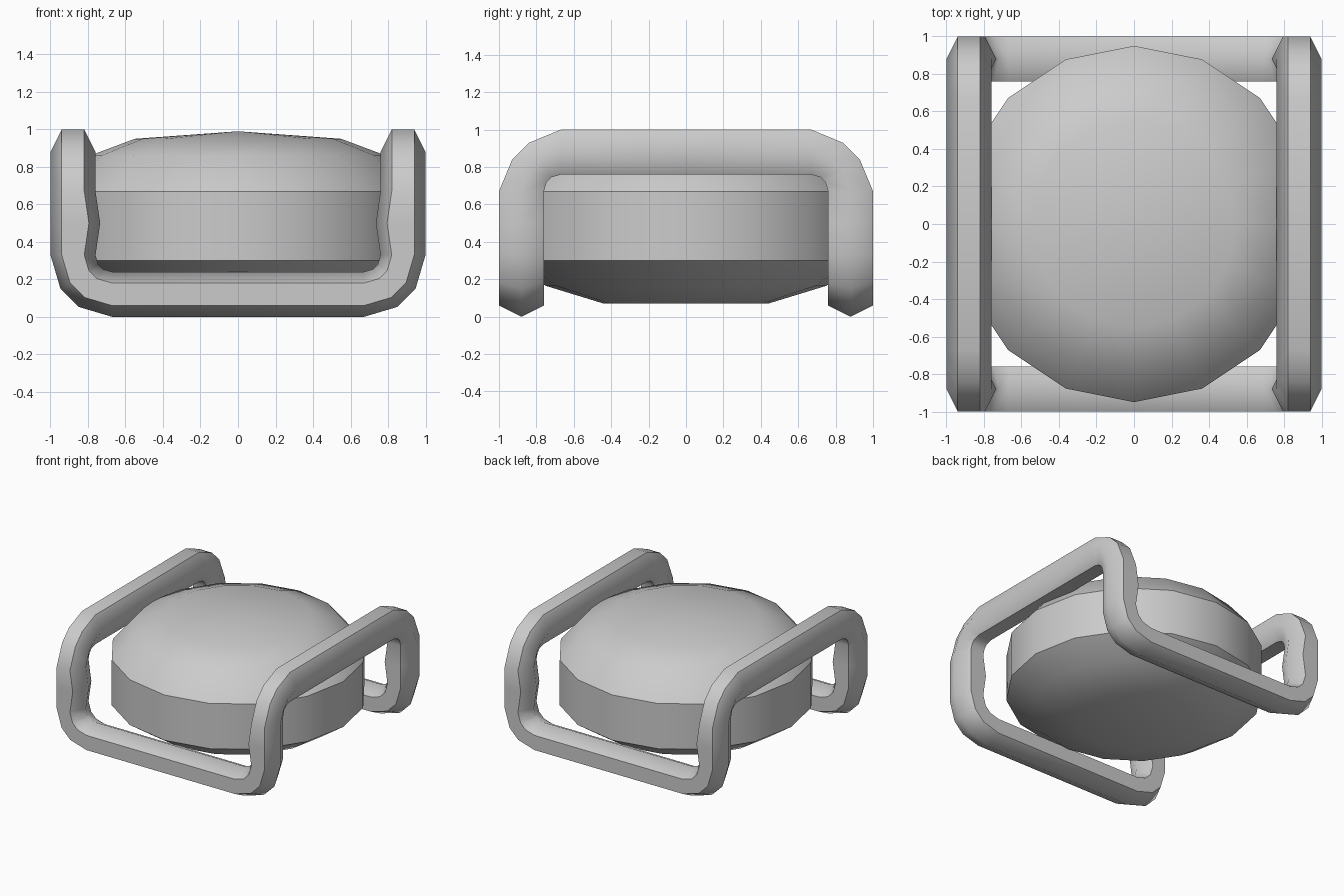
import bpy, bmesh, math
from mathutils import Vector

if "Cube" in bpy.data.objects:
    bpy.data.objects.remove(bpy.data.objects["Cube"])


def make_object(name, bm):
    bmesh.ops.recalc_face_normals(bm, faces=bm.faces)
    for f in bm.faces:
        f.smooth = True
    mesh = bpy.data.meshes.new(name)
    bm.to_mesh(mesh)
    bm.free()
    obj = bpy.data.objects.new(name, mesh)
    bpy.context.collection.objects.link(obj)
    return obj


# Drum body: 16-sided revolved profile (radius, height)
SIDES = 16
profile = [(0.44, 0.07), (0.75, 0.165), (0.95, 0.30),
           (0.95, 0.67), (0.79, 0.86), (0.55, 0.95)]
bm = bmesh.new()
rings = [[bm.verts.new((r * math.cos(2 * math.pi * i / SIDES),
                        r * math.sin(2 * math.pi * i / SIDES), z))
          for i in range(SIDES)] for r, z in profile]
for a, b in zip(rings, rings[1:]):
    for i in range(SIDES):
        j = (i + 1) % SIDES
        bm.faces.new((a[i], a[j], b[j], b[i]))
bm.faces.new(rings[0][::-1])
apex = bm.verts.new((0, 0, 0.99))
for i in range(SIDES):
    bm.faces.new((rings[-1][i], rings[-1][(i + 1) % SIDES], apex))
for e in bm.edges:
    # crisp rims above and below the wall
    zs = [v.co.z for v in e.verts]
    if abs(zs[0] - zs[1]) < 1e-4 and min(abs(zs[0] - 0.30), abs(zs[0] - 0.67)) < 1e-3:
        e.smooth = False
make_object("drum_body", bm)

# Tube frame: one quarter swept as hexagonal rings, then mirrored
X, Y, Z = Vector((1, 0, 0)), Vector((0, 1, 0)), Vector((0, 0, 1))
bm = bmesh.new()
tube = []


def ring(center, u, v, half_v=0.12, inner_shift=0.0):
    hexagon = [(0.12, 0), (0.06, half_v), (-0.06, half_v),
               (-0.12, 0), (-0.06, -half_v), (0.06, -half_v)]
    tube.append([bm.verts.new(Vector(center) + u * (p - (inner_shift if p < 0 else 0)) + v * q)
                 for p, q in hexagon])


BEND = [math.radians(a) for a in (0, 33, 57, 90)]
# side top rail and its bend down to the leg
ring((0.88, 0, 0.88), X, Z)
for k, a in enumerate(BEND):
    mid = k in (1, 2)
    d = -Y * math.sin(a) + Z * math.cos(a)
    ring(Vector((0.88, -0.67, 0.67)) + d * (0.20 if mid else 0.21), X, d, 0.11 if mid else 0.12)
# leg with a slight inward bulge
ring((0.88, -0.88, 0.5), X, -Y, inner_shift=0.025)
# bend into the bottom rail
for a in BEND:
    d = X * math.cos(a) - Z * math.sin(a)
    ring(Vector((0.67, -0.88, 0.33)) + d * 0.21, d, -Y)
ring((0, -0.88, 0.12), -Z, -Y)

for a, b in zip(tube, tube[1:]):
    for i in range(6):
        j = (i + 1) % 6
        bm.faces.new((a[i], a[j], b[j], b[i]))
    for i in (1, 2, 4, 5):
        bm.edges.get((a[i], b[i])).smooth = False
frame = make_object("tube_frame", bm)
mirror = frame.modifiers.new("mirror", 'MIRROR')
mirror.use_axis = (True, True, False)
